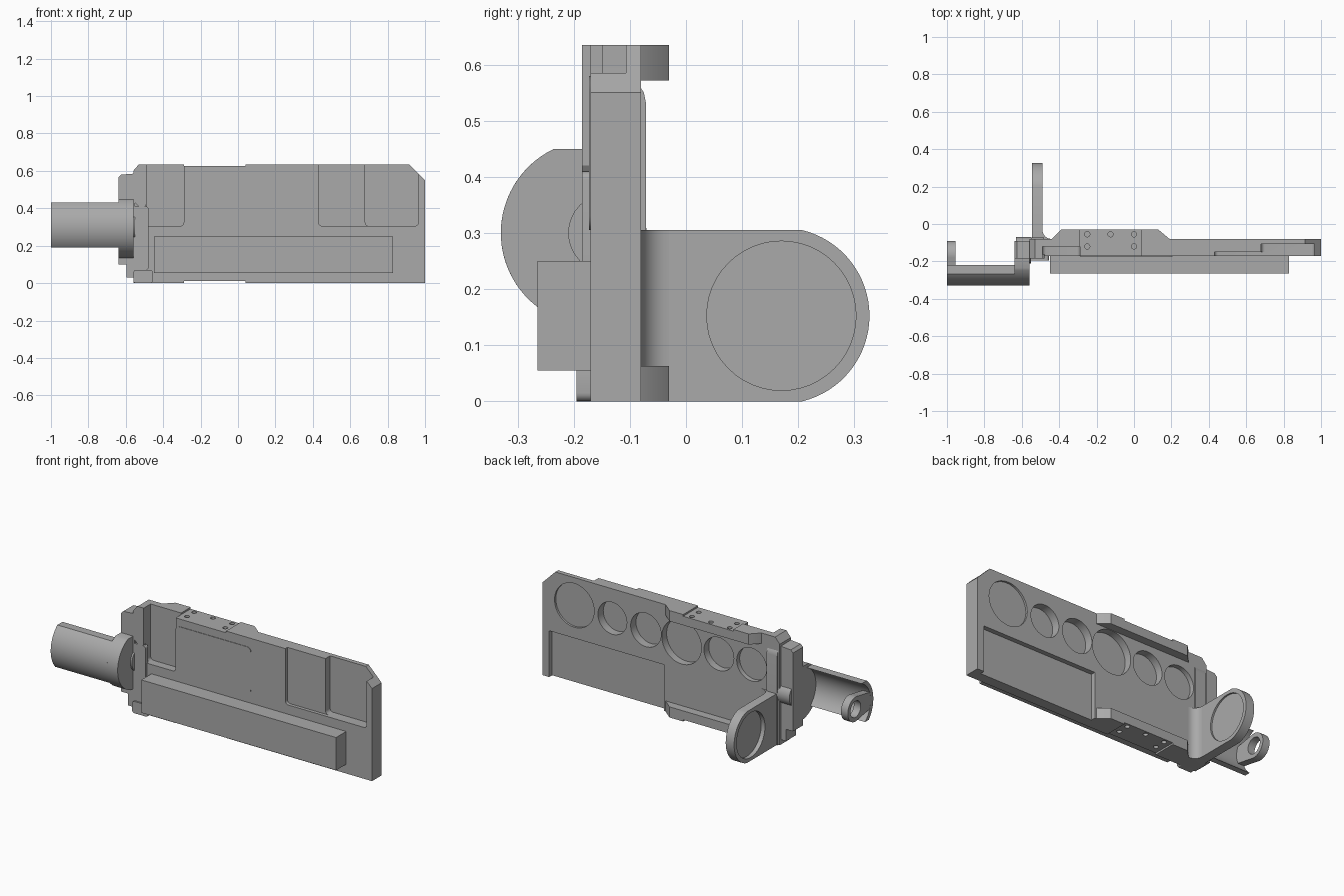
import bpy, bmesh
from math import pi, sin, cos, asin
from mathutils import Vector

if "Cube" in bpy.data.objects:
    bpy.data.objects.remove(bpy.data.objects["Cube"])

grey = bpy.data.materials.new("mid_grey")
grey.use_nodes = True
grey.diffuse_color = (0.4, 0.4, 0.4, 1)
grey.node_tree.nodes["Principled BSDF"].inputs["Base Color"].default_value = (0.4, 0.4, 0.4, 1)

parts = []


def prism(name, axis, pts, a, b):
    """Extrude a 2D outline along an axis from a to b."""
    place = {"x": lambda p, t: (t, p[0], p[1]),
             "y": lambda p, t: (p[0], t, p[1]),
             "z": lambda p, t: (p[0], p[1], t)}[axis]
    bm = bmesh.new()
    face = bm.faces.new([bm.verts.new(place(p, a)) for p in pts])
    ext = bmesh.ops.extrude_face_region(bm, geom=[face])
    shift = Vector(place((0, 0), b - a))
    bmesh.ops.translate(bm, vec=shift, verts=[v for v in ext["geom"] if isinstance(v, bmesh.types.BMVert)])
    bmesh.ops.recalc_face_normals(bm, faces=bm.faces)
    mesh = bpy.data.meshes.new(name)
    bm.to_mesh(mesh)
    bm.free()
    mesh.materials.append(grey)
    ob = bpy.data.objects.new(name, mesh)
    bpy.context.collection.objects.link(ob)
    parts.append(ob)
    return ob


def box(name, x0, x1, y0, y1, z0, z1):
    return prism(name, "z", [(x0, y0), (x1, y0), (x1, y1), (x0, y1)], z0, z1)


def arc(cx, cy, r, a0=0.0, a1=2 * pi, n=48):
    full = abs(a1 - a0 - 2 * pi) < 1e-6
    count = n if full else n + 1
    return [(cx + r * cos(a0 + (a1 - a0) * i / n), cy + r * sin(a0 + (a1 - a0) * i / n))
            for i in range(count)]


def rounded(x0, x1, z0, z1, r):
    pts = []
    for k, (x, z) in enumerate([(x1 - r, z1 - r), (x0 + r, z1 - r), (x0 + r, z0 + r), (x1 - r, z0 + r)]):
        pts += arc(x, z, r, k * pi / 2, (k + 1) * pi / 2, 5)
    return pts


def cut(target, cutters):
    """Subtract the cutters, then bake the result and remove them."""
    for c in cutters:
        m = target.modifiers.new("cut", "BOOLEAN")
        m.operation, m.solver, m.object = "DIFFERENCE", "EXACT", c
    bpy.context.view_layer.update()
    deps = bpy.context.evaluated_depsgraph_get()
    mesh = bpy.data.meshes.new_from_object(target.evaluated_get(deps))
    target.modifiers.clear()
    target.data = mesh
    for c in cutters:
        parts.remove(c)
        bpy.data.objects.remove(c)


BACK, FRONT, TOP = -0.08, -0.17, 0.635

# Main plate with front pockets, back recess and a row of round pockets
plate = prism("main_plate", "y", [(-0.56, 0), (1, 0), (1, 0.55), (0.915, TOP),
                                  (-0.53, TOP), (-0.56, 0.6)], FRONT, BACK)
cutters = [
    prism("cut_left", "y", rounded(-0.49, -0.29, 0.305, 0.8, 0.02), -0.3, -0.12),
    prism("cut_mid", "y", rounded(0.43, 0.75, 0.305, 0.8, 0.02), -0.3, -0.15),
    prism("cut_right", "y", rounded(0.68, 0.965, 0.305, 0.8, 0.02), -0.3, -0.107),
    box("cut_back", 0.2, 0.955, -0.108, 0.1, -0.1, 0.275),
]
for x, z, r, floor in [(0.79, 0.47, 0.13, -0.092), (0.54, 0.46, 0.095, -0.13),
                       (0.32, 0.45, 0.1, -0.13), (0.085, 0.44, 0.13, -0.125),
                       (-0.16, 0.435, 0.098, -0.125), (-0.375, 0.43, 0.098, -0.108)]:
    cutters.append(prism("cut_round", "y", arc(x, z, r), floor, 0.1))
cut(plate, cutters)

# Thin panel and long rail on the front
prism("front_panel", "y", rounded(-0.29, 0.205, 0.305, 0.58, 0.025), FRONT - 0.003, FRONT + 0.01)
box("front_rail", -0.45, 0.83, -0.265, FRONT + 0.01, 0.055, 0.25)

# Mounting rails along the top and bottom of the back, with screw pads
rail = [(-0.45, BACK - 0.02), (-0.44, BACK), (-0.39, -0.03), (0.13, -0.03), (0.19, BACK), (0.2, BACK - 0.02)]
screws = [(-0.25, -0.055), (-0.125, -0.055), (0, -0.055), (-0.25, -0.12), (0, -0.12)]
for name, z0, z1, s in [("top", TOP - 0.063, TOP, 1), ("bottom", 0, 0.063, -1)]:
    mount = prism(name + "_mount_rail", "z", rail, z0, z1)
    face = z1 if s > 0 else z0
    for target in (mount, plate):
        pad = box("cut_pad", -0.29, 0.04, -0.4, 0.1, *sorted((face - s * 0.01, face + s * 0.1)))
        holes = [prism("cut_screw", "z", arc(x, y, 0.014, n=16), *sorted((face - s * 0.025, face + s * 0.1)))
                 for x, y in screws if (y > BACK) == (target is mount)]
        cut(target, [pad] + holes)

# Raised blocks at the plate's narrow end
prism("upper_end_block", "y", [(-0.56, 0.44), (-0.51, 0.39), (-0.49, 0.42), (-0.49, TOP),
                               (-0.53, TOP), (-0.56, 0.6)], -0.185, FRONT + 0.01)
prism("middle_end_block", "y", rounded(-0.56, -0.478, 0.07, 0.41, 0.015), -0.185, FRONT + 0.01)
prism("lower_end_block", "y", rounded(-0.56, -0.455, 0, 0.07, 0.015), -0.195, FRONT + 0.01)
box("end_strip", -0.595, -0.55, -0.185, BACK - 0.01, 0.03, 0.57)

# Upright bracket and round flange that carry the barrel guard
CY, CZ, R = -0.164, 0.30, 0.166
prism("upright_bracket", "y", [(-0.64, 0.1), (-0.59, 0.1), (-0.56, 0.13), (-0.56, 0.585),
                               (-0.625, 0.58), (-0.64, 0.565)], -0.185, -0.09)
prism("round_flange", "x", arc(CY, CZ, R, pi - asin(0.15 / R), 1.5 * pi, 32) + [(CY, 0.45)], -0.64, -0.56)
prism("hub", "x", arc(-0.14, CZ, 0.07, n=32), -0.63, -0.55)

# Curved guard shell ending in a ring lug
inner = 0.141
shell = (arc(CY, CZ, R, pi - asin(0.13 / R), pi + asin(0.11 / R), 24)
         + arc(CY, CZ, inner, pi + asin(0.11 / inner), pi - asin(0.13 / inner), 24))
prism("guard_shell", "x", shell, -1, -0.63)
lug = prism("ring_lug", "x", arc(CY, CZ, 0.073, -0.6 * pi, 0.6 * pi, 32)
            + [(-0.295, 0.35), (-0.31, 0.30), (-0.295, 0.25)], -1, -0.955)
cut(lug, [prism("cut_ring", "x", arc(CY, CZ, 0.048), -1.1, -0.9)])

# Rear arm with a round window, and the pillar at its root
AY, AZ, AR = 0.17, 0.1525, 0.157
half = asin(0.1525 / AR)
arm = prism("rear_arm", "x", [(-0.1, 0)] + arc(AY, AZ, AR, -half, half, 32) + [(-0.1, 0.305)], -0.545, -0.49)
cut(arm, [prism("cut_window_outer", "x", arc(AY, AZ, 0.133), -0.7, -0.52),
          prism("cut_window_inner", "x", arc(AY, AZ, 0.133), -0.5, -0.3)])
prism("arm_pillar", "x", [(-0.1, 0), (-0.071, 0), (-0.071, 0.53), (-0.075, 0.55), (-0.085, 0.565), (-0.1, 0.565)],
      -0.55, -0.48)

# Concave fillet between arm and plate
prism("arm_fillet", "z", [(-0.5, -0.09), (-0.44, BACK)]
      + arc(-0.44, -0.03, 0.05, 1.5 * pi, pi, 8) + [(-0.5, -0.03)], 0, 0.305)

# Crisp edges on flats, smooth curves
bpy.ops.object.select_all(action="DESELECT")
for ob in parts:
    ob.select_set(True)
bpy.context.view_layer.objects.active = plate
bpy.ops.object.shade_smooth_by_angle(angle=pi / 6)
